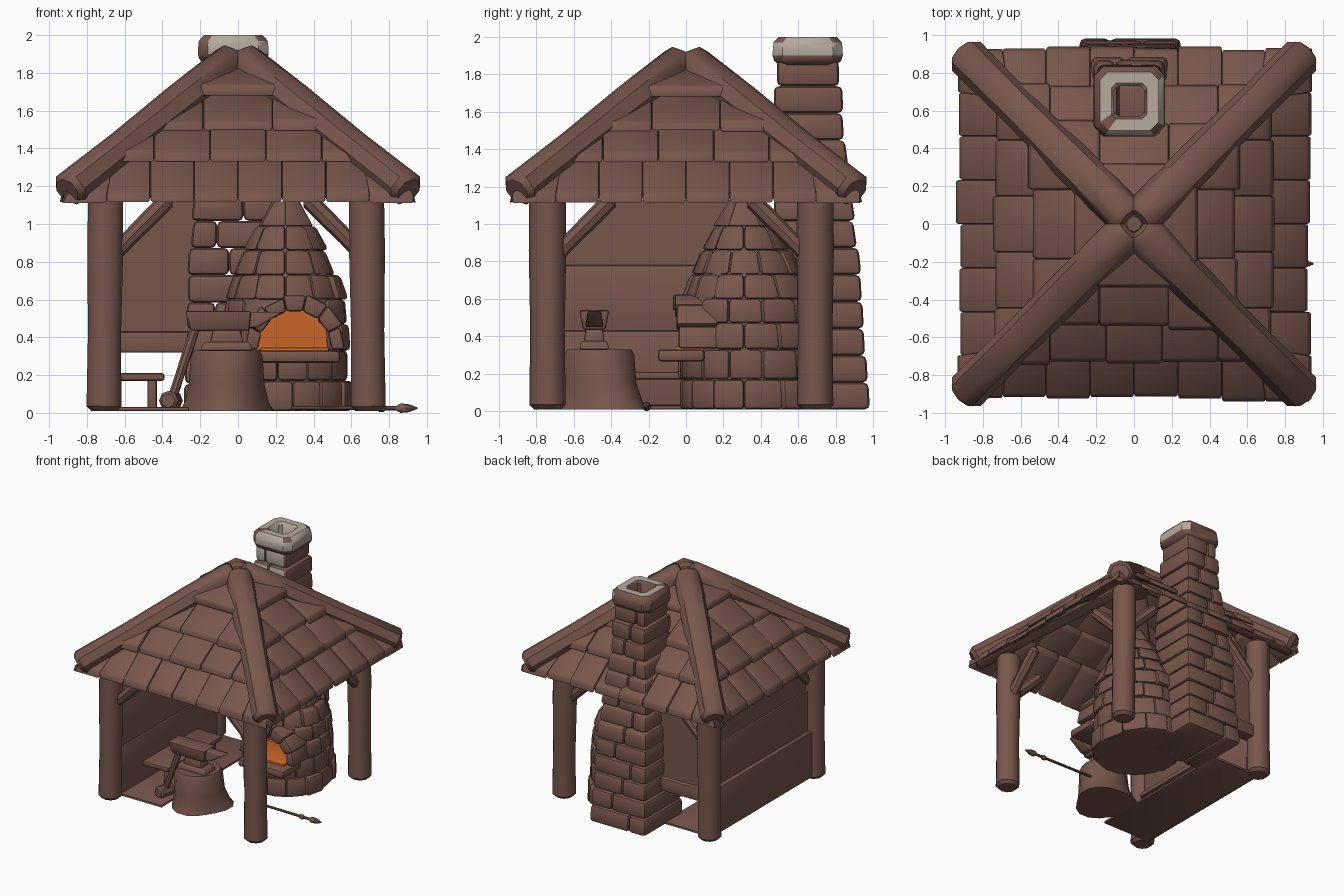
import bpy, bmesh, math, random
from mathutils import Vector, Matrix

if "Cube" in bpy.data.objects:
    bpy.data.objects.remove(bpy.data.objects["Cube"])

random.seed(4)


def material(name, rgb):
    m = bpy.data.materials.new(name)
    m.diffuse_color = (*rgb, 1)
    m.use_nodes = True
    m.node_tree.nodes["Principled BSDF"].inputs["Base Color"].default_value = m.diffuse_color
    return m


BROWN = material("brown", (0.186, 0.093, 0.072))
PALE = material("pale_stone", (0.47, 0.40, 0.34))
ORANGE = material("ember_orange", (0.58, 0.13, 0.02))


def finish(name, bm, mats=(BROWN,), rule=None):
    bmesh.ops.recalc_face_normals(bm, faces=bm.faces)
    if rule:
        for f in bm.faces:
            f.material_index = int(rule(f.calc_center_median(), f.normal))
    me = bpy.data.meshes.new(name)
    bm.to_mesh(me)
    bm.free()
    for m in mats:
        me.materials.append(m)
    ob = bpy.data.objects.new(name, me)
    bpy.context.collection.objects.link(ob)
    return ob


def hexa(bm, low, high, bevel=0.0):
    """Block between two four-point loops, with rounded edges."""
    tmp = bmesh.new()
    a = [tmp.verts.new(p) for p in low]
    b = [tmp.verts.new(p) for p in high]
    tmp.faces.new(a[::-1])
    tmp.faces.new(b)
    for i in range(4):
        j = (i + 1) % 4
        tmp.faces.new((a[i], a[j], b[j], b[i]))
    bmesh.ops.recalc_face_normals(tmp, faces=tmp.faces)
    if bevel:
        bmesh.ops.bevel(tmp, geom=list(tmp.edges), offset=bevel, segments=2, profile=0.5,
                        affect='EDGES', clamp_overlap=True)
    me = bpy.data.meshes.new("tmp")
    tmp.to_mesh(me)
    tmp.free()
    bm.from_mesh(me)
    bpy.data.meshes.remove(me)


def rect(x0, x1, y0, y1, z):
    return [(x0, y0, z), (x1, y0, z), (x1, y1, z), (x0, y1, z)]


def box(name, x0, x1, y0, y1, z0, z1, bevel=0.012, mat=BROWN):
    bm = bmesh.new()
    hexa(bm, rect(x0, x1, y0, y1, z0), rect(x0, x1, y0, y1, z1), bevel)
    return finish(name, bm, (mat,))


def loft(name, loops, mats=(BROWN,), rule=None):
    """Skin through closed loops of equal length, capped at both ends."""
    bm = bmesh.new()
    rows = [[bm.verts.new(p) for p in lp] for lp in loops]
    n = len(rows[0])
    for a, b in zip(rows, rows[1:]):
        for i in range(n):
            j = (i + 1) % n
            bm.faces.new((a[i], a[j], b[j], b[i]))
    bm.faces.new(rows[0])
    bm.faces.new(rows[-1])
    return finish(name, bm, mats, rule)


def ring(cx, cy, z, r, n=16, wobble=0.0):
    return [(cx + r * (1 + wobble * math.sin(3 * t)) * math.cos(t),
             cy + r * (1 + wobble * math.sin(3 * t)) * math.sin(t), z)
            for t in (2 * math.pi * i / n for i in range(n))]


def beam(name, p, q, r, n=10, flat=1.0, chamfer=0.025):
    """Rounded log from p to q."""
    p, q = Vector(p), Vector(q)
    d = q - p
    rot = d.to_track_quat('Z', 'Y').to_matrix().to_4x4()
    L = d.length
    loops = []
    for z, s in ((0, r - chamfer), (chamfer, r), (L * .35, r * .95), (L * .7, r * 1.03),
                 (L - chamfer, r), (L, r - chamfer)):
        loops.append([Matrix.Translation(p) @ rot @ Vector((x, y * flat, zz))
                      for x, y, zz in ring(0, 0, z, s, n)])
    return loft(name, loops)


def prism(name, pts, to3d, a, b, mat=BROWN):
    return loft(name, [[to3d(u, v, w) for u, v in pts] for w in (a, b)], (mat,))


def interp(table, z):
    for a, b in zip(table, table[1:]):
        if z <= b[0]:
            t = (z - a[0]) / (b[0] - a[0])
            return [u + (v - u) * t for u, v in zip(a[1:], b[1:])]
    return list(table[-1][1:])


# Corner posts, braces and hip beams
for sx in (-1, 1):
    for y, sy in ((-0.74, -1), (0.69, 1)):
        px = sx * .69 - .01
        beam("post", (px + sx * .01, y, 0.01), (px, y, 1.22), .097)
        beam("brace_across", (sx * .68, y, .82), (sx * .36, y, 1.14), .045, 8)
        beam("brace_along", (sx * .69, y - sy * .03, .82), (sx * .69, y - sy * .35, 1.14), .045, 8)
        beam("hip_beam", (sx * .905, sy * .905, 1.175), (sx * .02, sy * .02, 1.875), .107, 8, .92, .03)
loft("roof_peak", [ring(0, 0, z, r, 8) for z, r in ((1.72, .12), (1.82, .1), (1.9, .04))])

# Shingle roof: overlapping tiers on four sides
tiers = [(0.93, 1.11, 0.66, 1.36, 8), (0.74, 1.325, 0.48, 1.53, 5),
         (0.55, 1.49, 0.27, 1.68, 3), (0.33, 1.675, 0.03, 1.87, 1)]
for side in range(4):
    rot = Matrix.Rotation(side * math.pi / 2, 3, 'Z')
    bm = bmesh.new()
    for do, zo, di, zi, n in tiers:
        for k in range(n):
            s0, s1 = (-do + 2 * do * i / n for i in (k, k + 1))
            j = random.uniform(-.015, .015)
            t0, t1 = (max(-di, min(di, s)) for s in (s0, s1))
            if t1 - t0 < .01:
                t0, t1 = (t0 - .01, t0) if t0 > 0 else (t1, t1 + .01)
            low = [(s0, -do - j, zo), (s1, -do - j, zo), (t1, -di, zi - .04), (t0, -di, zi - .04)]
            high = [(x, y + .015, z + .055 + j * .6) for x, y, z in low]
            hexa(bm, [rot @ Vector(p) for p in low], [rot @ Vector(p) for p in high], .012)
    finish("roof_shingles", bm)

# Chimney of stacked stone courses
stack = [(0, -.28, .24, .45, .975), (.8, -.265, .22, .47, .93), (1.2, -.22, .17, .48, .87),
         (1.5, -.18, .13, .48, .83), (1.9, -.18, .13, .48, .82)]
bm = bmesh.new()
H = 1.87 / 13
for k in range(13):
    z0, z1 = .01 + k * H, .01 + (k + 1) * H
    j = random.uniform(-.006, .012)
    loops = []
    for z in (z0, z1):
        x0, x1, y0, y1 = interp(stack, z)
        loops.append((x0 - j, x1 + j, y0 - j, y1 + j, z))
    cut = (.3, .62, .45)[k % 3]
    for a, b in ((0, cut), (cut, 1)):
        lo, hi = ([(x0 + (x1 - x0) * a, x0 + (x1 - x0) * b, y0, y1, z)
                   for x0, x1, y0, y1, z in loops])
        hexa(bm, rect(*lo), rect(*hi), .028)
finish("chimney_stack", bm, (BROWN, PALE), lambda c, n: c.z > 1.6 and n.y < -.6 and c.x < .1)


# Hollow chimney cap with weathered pale stone
def rounded_square(h, z):
    k = h * .72
    return [(-.025 + x, .65 + y, z) for x, y in
            ((h, -k), (h, k), (k, h), (-k, h), (-h, k), (-h, -k), (-k, -h), (k, -h))]


loft("chimney_cap", [rounded_square(h, z) for h, z in
                     ((.15, 1.85), (.178, 1.87), (.188, 1.9), (.186, 1.935), (.182, 1.97), (.155, 2.0),
                      (.095, 2.0), (.08, 1.98), (.08, 1.86))], (BROWN, PALE),
     lambda c, n: c.z > 1.9 and (n.z > .9 or n.x > .5 or n.y < -.5) and not (c.x < -.08 and c.y < .6))

# Beehive forge: core, stone courses, arched mouth
CX, CY = .25, .31
dome = [(0, .345), (.35, .345), (.6, .325), (.8, .255), (.97, .165), (1.12, .07)]


def dome_point(r, a, z):
    """Point on the dome, stretched towards the chimney side."""
    stretch = 1 + .33 * (1 - z / 1.12) if math.sin(a) > 0 else 1
    return (CX + r * math.cos(a), CY + r * stretch * math.sin(a), z)


core = loft("forge_core", [[dome_point(r - .025, 2 * math.pi * i / 20, max(z, .01)) for i in range(20)]
                           for z, r in dome])
bm = bmesh.new()
levels = [.01, .17, .33, .47, .6, .73, .86, .99, 1.12]
for k, (z0, z1) in enumerate(zip(levels, levels[1:])):
    r0, r1 = interp(dome, z0)[0], interp(dome, z1)[0]
    n = max(6, round(2 * math.pi * r0 / .17))
    for i in range(n):
        a0, a1 = ((i + f + .5 * (k % 2)) * 2 * math.pi / n for f in (0, 1))
        mid = (a0 + a1) / 2
        if math.sin(mid) < -.55 and .3 < z0 < .58:
            continue
        j = random.uniform(-.008, .018)

        def arc(r, z):
            ri = max(.01, r - .1)
            return [dome_point(q, a, z) for q, a in ((ri, a0), (r + j, a0), (r + j, a1), (ri, a1))]
        hexa(bm, arc(r0, z0), arc(r1, z1), .022)
finish("forge_stones", bm)

bm = bmesh.new()
for i in range(7):
    a0, a1 = math.pi * i / 7, math.pi * (i + 1) / 7
    j = random.uniform(0, .02)
    pts = [(r * math.cos(a), r * 1.06 * math.sin(a))
           for r, a in ((.195, a0), (.265 + j, a0), (.265 + j, a1), (.195, a1))]
    y0 = -.07 + .03 * abs(i - 3) / 3
    hexa(bm, [(.3 + u, y0, .335 + v) for u, v in pts], [(.3 + u, .17, .335 + v) for u, v in pts], .016)
finish("forge_arch", bm)
mouth = [(.3 + .2 * math.cos(math.pi * i / 10), .335 + .212 * math.sin(math.pi * i / 10)) for i in range(11)]
cutter = prism("mouth_cutter", mouth, lambda u, v, w: (u, w, v), -.2, .28, ORANGE)
cutter.hide_render = True
cutter.hide_viewport = True
cutter.display_type = 'WIRE'
mod = core.modifiers.new("mouth", 'BOOLEAN')
mod.operation, mod.solver, mod.object = 'DIFFERENCE', 'EXACT', cutter
mod.material_mode = 'TRANSFER'
box("hearth_embers", .12, .48, -.06, .25, .32, .345, .006, ORANGE)
box("hearth_ledge", .1, .54, -.15, .1, .265, .33, .02)

# Left wall and back wall panels
prism("side_wall", [(-.66, .3), (-.66, .84), (-.38, 1.13), (.38, 1.13), (.62, .84), (.62, .3)],
      lambda u, v, w: (w, u, v), -.7, -.67)
box("side_wall_panel", -.715, -.655, -.66, .62, .4, .78)
box("side_wall_skirt", -.75, -.64, -.68, .64, .03, .43)
prism("back_wall", [(-.64, .34), (-.64, .84), (-.38, 1.13), (-.15, 1.13), (-.15, .34)],
      lambda u, v, w: (u, w, v), .66, .69)
box("back_wall_rail", -.66, -.15, .63, .73, .32, .43)

# Floor slab along the side wall
box("floor_slab", -.72, -.26, -.68, .68, .01, .03, .005)

# Bench along the side wall
box("bench_top", -.64, -.39, -.4, .35, .17, .21)
for y in (-.34, .27):
    box("bench_leg", -.48, -.43, y, y + .05, .01, .18)

# Stump with flared roots
loft("stump", [ring(x, y, z, r, 18, w) for x, y, z, r, w in
               ((-.06, -.43, .01, .245, .09), (-.06, -.44, .06, .222, .07), (-.06, -.455, .15, .2, .04),
                (-.06, -.46, .3, .19, .02), (-.06, -.46, .33, .175, .02))])

# Anvil
AY = -.49
bm = bmesh.new()
for lo, hi in (((-.2, .08, .08, .33), (-.18, .06, .07, .375)),
               ((-.15, .03, .055, .37), (-.13, .01, .045, .45)),
               ((-.25, .06, .06, .435), (-.28, .07, .08, .54)),
               ((.05, .1, .05, .45), (.05, .24, .035, .535))):
    hexa(bm, *[rect(x0, x1, AY - h, AY + h, z) for x0, x1, h, z in (lo, hi)], .012)
finish("anvil", bm)

# Sledgehammer leaning on the stump
beam("hammer_handle", (-.36, -.5, .04), (-.22, -.47, .47), .026, 8, chamfer=.006)
beam("hammer_head", (-.37, -.57, .065), (-.34, -.42, .065), .052, 8, chamfer=.015)

# Fire poker lying on the ground
beam("poker_rod", (.28, -.2, .025), (.88, -.21, .025), .011, 8, chamfer=.003)
beam("poker_grip", (.74, -.21, .025), (.78, -.21, .025), .02, 8, chamfer=.008)
loft("poker_tip", [[(x, -.21 + a, .025 + b) for a, b, _ in ring(0, 0, 0, r, 8)]
                   for x, r in ((.83, .008), (.86, .025), (.9, .022), (.95, .004))])

# Smooth rounded surfaces while keeping edges crisp
bpy.ops.object.select_all(action='DESELECT')
for ob in bpy.context.collection.objects:
    if ob != cutter:
        ob.select_set(True)
        bpy.context.view_layer.objects.active = ob
bpy.ops.object.shade_smooth_by_angle(angle=math.radians(42))
